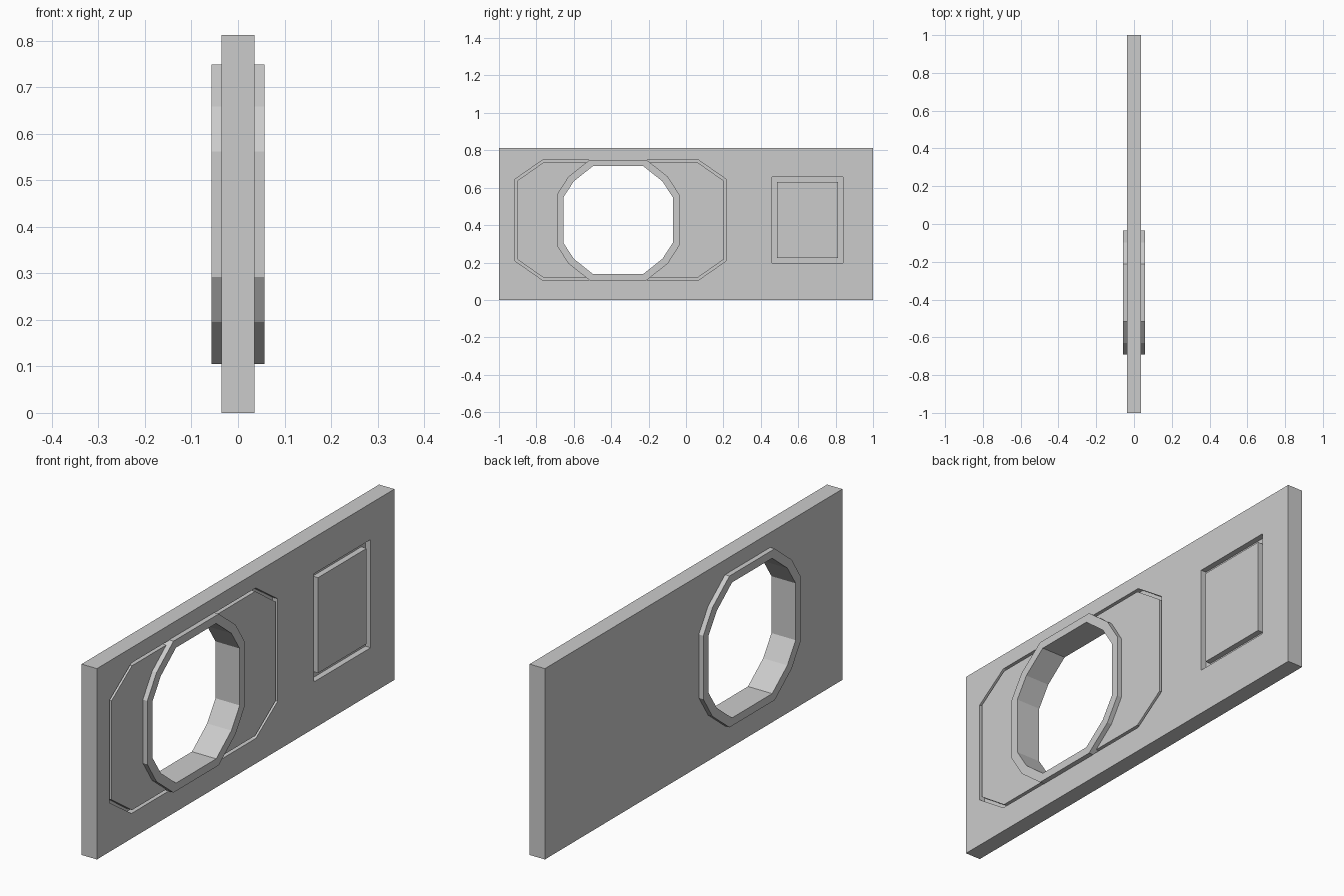
import bpy, bmesh

if "Cube" in bpy.data.objects:
    bpy.data.objects.remove(bpy.data.objects["Cube"])

def mirror_profile(cy, cz, quarter):
    """Close a quarter outline (dy, dz) into a full symmetric outline in the YZ plane."""
    pts = []
    for sy, sz, step in ((1, 1, 1), (-1, 1, -1), (-1, -1, 1), (1, -1, -1)):
        for dy, dz in quarter[::step]:
            p = (cy + sy * dy, cz + sz * dz)
            if p not in pts:
                pts.append(p)
    return pts

def prism(name, x0, x1, outer, inner=None):
    """Extrude an outline along x; with an inner outline it becomes a tube."""
    bm = bmesh.new()
    n = len(outer)
    ring = lambda pts, x: [bm.verts.new((x, y, z)) for y, z in pts]
    o0, o1 = ring(outer, x0), ring(outer, x1)
    if inner:
        i0, i1 = ring(inner, x0), ring(inner, x1)
        pairs = ((o0, o1), (o1, i1), (i1, i0), (i0, o0))
    else:
        bm.faces.new(o0)
        bm.faces.new(o1)
        pairs = ((o0, o1),)
    for a, b in pairs:
        for k in range(n):
            j = (k + 1) % n
            bm.faces.new((a[k], a[j], b[j], b[k]))
    bmesh.ops.recalc_face_normals(bm, faces=bm.faces)
    mesh = bpy.data.meshes.new(name)
    bm.to_mesh(mesh)
    bm.free()
    ob = bpy.data.objects.new(name, mesh)
    bpy.context.collection.objects.link(ob)
    return ob

def cut(target, cutter):
    cutter.hide_render = True
    mod = target.modifiers.new("cut", 'BOOLEAN')
    mod.operation, mod.solver, mod.object = 'DIFFERENCE', 'EXACT', cutter
    bpy.context.view_layer.objects.active = target
    bpy.ops.object.modifier_apply(modifier=mod.name)
    bpy.data.objects.remove(cutter)

T = 0.036            # half thickness of the panel
DEPTH = 0.025        # groove depth
CY, CZ = -0.363, 0.427

# Main wall panel
panel = prism("wall_panel", -T, T, mirror_profile(0, 0.406, [(1, 0.406)]))

# Twelve-sided window outlines: frame outside, opening, and the hole hidden inside the frame
frame_out = mirror_profile(CY, CZ, [(0.328, 0.135), (0.266, 0.232), (0.152, 0.322)])
opening = mirror_profile(CY, CZ, [(0.293, 0.121), (0.237, 0.207), (0.135, 0.288)])
hole = mirror_profile(CY, CZ, [(0.300, 0.124), (0.243, 0.212), (0.138, 0.295)])

# Octagonal door groove on the +x face
cut(panel, prism("door_groove_cutter", T - DEPTH, T + 0.05,
    mirror_profile(-0.35, 0.427, [(0.565, 0.218), (0.418, 0.320)]),
    mirror_profile(-0.35, 0.427, [(0.551, 0.211), (0.414, 0.307)])))

# Rectangular hatch groove on the +x face
cut(panel, prism("hatch_groove_cutter", T - DEPTH, T + 0.05,
    mirror_profile(0.65, 0.428, [(0.19, 0.23)]),
    mirror_profile(0.65, 0.428, [(0.163, 0.203)])))

# Window hole and its raised frame
cut(panel, prism("window_cutter", -0.2, 0.2, hole))
prism("window_frame", -0.057, 0.057, frame_out, opening)
